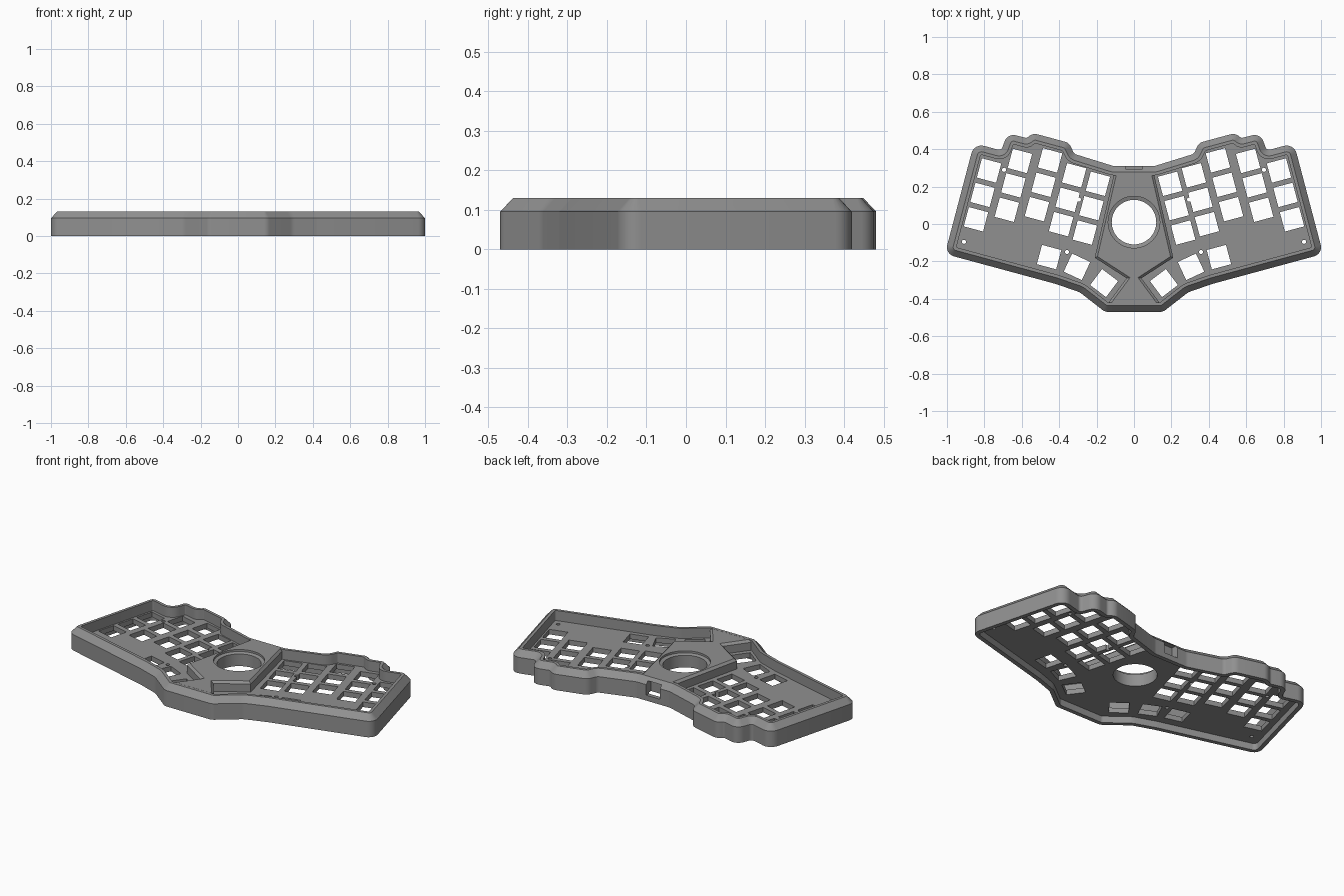
import bpy, bmesh, math
from mathutils import Vector, Matrix

if "Cube" in bpy.data.objects:
    bpy.data.objects.remove(bpy.data.objects["Cube"])

# Right half of the case outline, counter-clockwise: x, y, corner radius
HALF = [(0.155, -0.47, 0.05), (0.29, -0.365, 0.08), (0.42, -0.32, 0.05),
        (1.011, -0.16, 0.05), (0.855, 0.432, 0.055), (0.71, 0.393, 0.02),
        (0.675, 0.486, 0.05), (0.574, 0.459, 0.02), (0.54, 0.486, 0.05),
        (0.347, 0.434, 0.05), (0.32, 0.375, 0.03), (0.11, 0.31, 0.06)]
BLOCK = [(0.145, -0.432, 0), (0.04, -0.29, 0), (0.21, -0.18, 0), (0.105, 0.275, 0)]
PLATE_LOW, PLATE_TOP, TOP = 0.04, 0.07, 0.13
KEY, PITCH, TILT = 0.107, 0.135, math.radians(15)
BALL_Y = 0.01

grey = bpy.data.materials.new("case_grey")
grey.diffuse_color = (0.28, 0.28, 0.28, 1)
grey.use_nodes = True
grey.node_tree.nodes["Principled BSDF"].inputs["Base Color"].default_value = grey.diffuse_color


def mirrored(half):
    return half + [(-x, y, r) for x, y, r in reversed(half)]


def outline(half, inset, steps=6):
    """Inset the outline evenly, then round each corner."""
    pts = mirrored(half)
    n = len(pts)
    p = [Vector(q[:2]) for q in pts]
    corners, turns = [], []
    for i in range(n):
        a = (p[i] - p[i - 1]).normalized()
        b = (p[(i + 1) % n] - p[i]).normalized()
        na, nb = Vector((-a.y, a.x)), Vector((-b.y, b.x))
        corners.append(p[i] + (na + nb) * inset / (1 + na.dot(nb)))
        turns.append(math.atan2(a.x * b.y - a.y * b.x, a.dot(b)))
    out = []
    for i in range(n):
        r, t, c = pts[i][2], turns[i], corners[i]
        if r == 0:
            out.append(c)
            continue
        r = max(r - inset, 0.008) if t > 0 else r + inset
        before, after = corners[i - 1] - c, corners[(i + 1) % n] - c
        cut = min(r * math.tan(abs(t) / 2), 0.6 * before.length, 0.6 * after.length)
        r = cut / math.tan(abs(t) / 2)
        start = c + before.normalized() * cut
        d = -before.normalized()
        side = Vector((-d.y, d.x)) * math.copysign(1, t)
        centre = start + side * r
        for k in range(steps + 1):
            out.append(centre + Matrix.Rotation(t * k / steps, 2) @ (-side * r))
    return out


def finish(bm, name):
    bmesh.ops.recalc_face_normals(bm, faces=bm.faces)
    mesh = bpy.data.meshes.new(name)
    bm.to_mesh(mesh)
    bm.free()
    mesh.materials.append(grey)
    ob = bpy.data.objects.new(name, mesh)
    bpy.context.collection.objects.link(ob)
    return ob


def loft(bm, rings):
    """Bridge equal rings of (points, z) and cap both ends."""
    loops = [[bm.verts.new((q[0], q[1], z)) for q in pts] for pts, z in rings]
    n = len(loops[0])
    for a, b in zip(loops, loops[1:]):
        for i in range(n):
            j = (i + 1) % n
            bm.faces.new((a[i], a[j], b[j], b[i]))
    bm.faces.new(loops[0][::-1])
    bm.faces.new(loops[-1])


def circle(r, x=0, y=0, n=64):
    return [(x + r * math.cos(2 * math.pi * i / n), y + r * math.sin(2 * math.pi * i / n))
            for i in range(n)]


def box(bm, centre, size, angle=0):
    m = Matrix.Translation(centre) @ Matrix.Rotation(angle, 4, 'Z') @ Matrix.Diagonal((*size, 1))
    bmesh.ops.create_cube(bm, size=1, matrix=m)


def cut(target, cutter):
    mod = target.modifiers.new("cut", 'BOOLEAN')
    mod.operation, mod.solver, mod.object = 'DIFFERENCE', 'EXACT', cutter
    dg = bpy.context.evaluated_depsgraph_get()
    mesh = bpy.data.meshes.new_from_object(target.evaluated_get(dg))
    target.modifiers.clear()
    target.data = mesh


# Case: bevelled wall, recessed key plate and open underside
bm = bmesh.new()
loft(bm, [(outline(HALF, d), z) for d, z in
          ((0.025, PLATE_LOW), (0.025, 0), (0, 0), (0, 0.095),
           (0.033, TOP), (0.05, TOP), (0.05, PLATE_TOP))])
case = finish(bm, "case")

# Raised centre block around the ball socket
bm = bmesh.new()
loft(bm, [(outline(BLOCK, d), z) for d, z in ((0, 0.05), (0, 0.117), (0.013, TOP))])
block = finish(bm, "centre_block")

# Key openings and screw holes, both hands
bm = bmesh.new()
columns = [(0.775, 0.286), (0.61, 0.337), (0.449, 0.34), (0.32, 0.26), (0.193, 0.215)]
thumbs = [(0.454, -0.177, 15), (0.305, -0.229, 25), (0.16, -0.316, 37)]
screws = [(0.695, 0.29), (0.909, -0.095), (0.294, 0.13), (0.358, -0.15)]
for s in (-1, 1):
    for x, y in columns:
        for row in range(3):
            kx = x + row * PITCH * math.sin(TILT)
            ky = y - row * PITCH * math.cos(TILT)
            box(bm, (s * kx, ky, 0.055), (KEY, KEY, 0.1), s * TILT)
    for x, y, a in thumbs:
        box(bm, (s * x, y, 0.055), (KEY, KEY, 0.1), s * math.radians(a))
key_cutter = finish(bm, "key_cutter")

bm = bmesh.new()
for s in (-1, 1):
    for x, y in screws:
        loft(bm, [(circle(0.011, s * x, y, 16), z) for z in (0.02, 0.09)])
screw_cutter = finish(bm, "screw_cutter")

# Ball socket opening with a stepped lip
bm = bmesh.new()
loft(bm, [(circle(r, 0, BALL_Y), z) for r, z in
          ((0.119, -0.1), (0.119, 0.112), (0.138, 0.118), (0.138, 0.2))])
socket_cutter = finish(bm, "socket_cutter")

# Cable port in the back wall
bm = bmesh.new()
box(bm, (0, 0.33, 0.072), (0.09, 0.13, 0.08))
port_cutter = finish(bm, "port_cutter")

for cutter in (key_cutter, screw_cutter, socket_cutter, port_cutter):
    cut(case, cutter)
for cutter in (socket_cutter, port_cutter):
    cut(block, cutter)
for cutter in (key_cutter, screw_cutter, socket_cutter, port_cutter):
    bpy.data.objects.remove(cutter)

# Smooth rounded walls, keep edges sharp
for ob in (case, block):
    bpy.ops.object.select_all(action='DESELECT')
    ob.select_set(True)
    bpy.context.view_layer.objects.active = ob
    bpy.ops.object.shade_smooth_by_angle(angle=math.radians(30))
